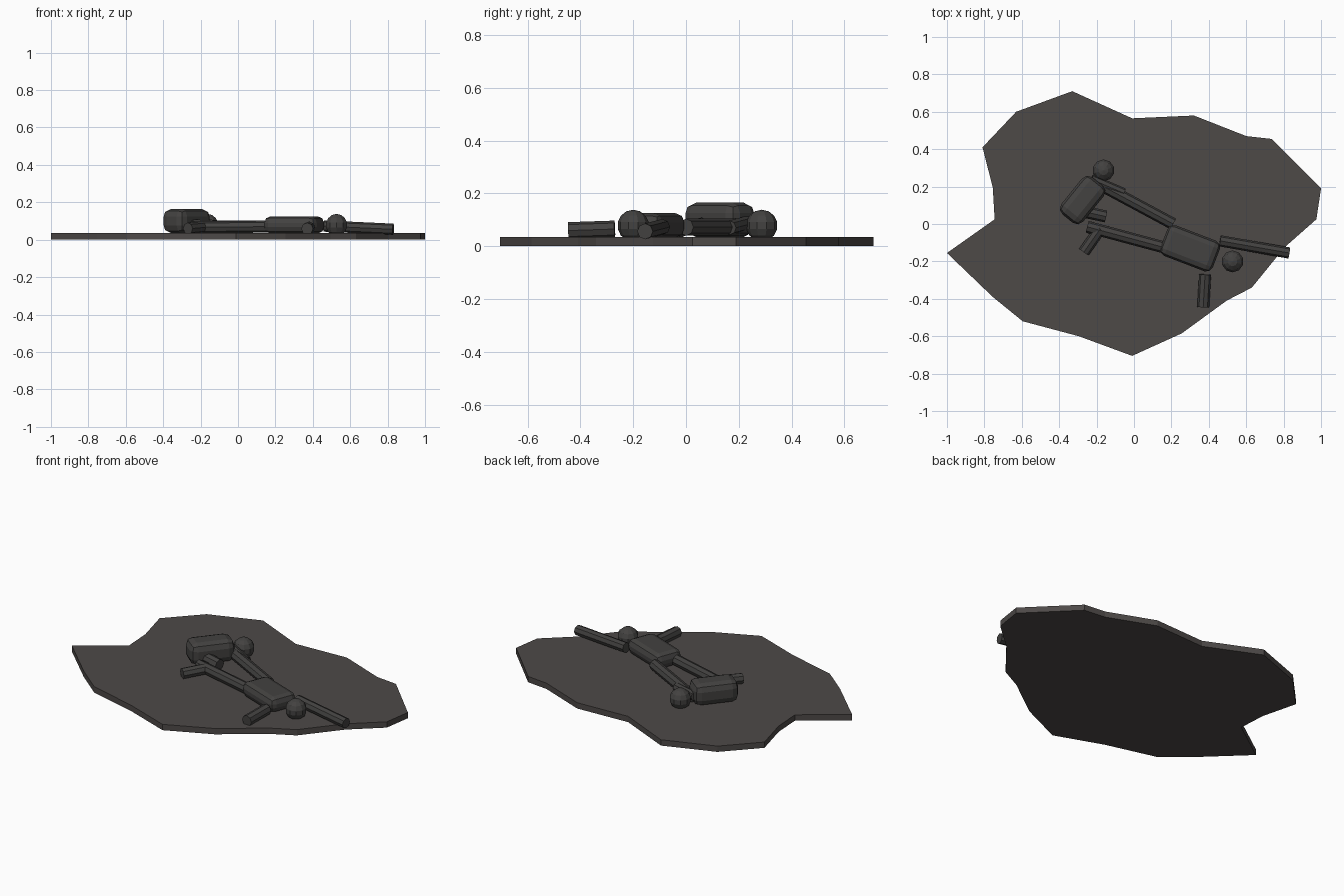
import bpy
import math
from mathutils import Vector

if "Cube" in bpy.data.objects:
    bpy.data.objects.remove(bpy.data.objects["Cube"], do_unlink=True)


def material(name, colour):
    m = bpy.data.materials.new(name)
    m.use_nodes = True
    m.diffuse_color = (*colour, 1)
    bsdf = m.node_tree.nodes["Principled BSDF"]
    bsdf.inputs["Base Color"].default_value = (*colour, 1)
    bsdf.inputs["Roughness"].default_value = 0.9
    return m


ground_grey = material("warm ash grey", (0.075, 0.067, 0.064))
body_grey = material("charcoal grey", (0.056, 0.054, 0.052))


def finish(name, mat):
    ob = bpy.context.object
    ob.name = name
    ob.data.materials.append(mat)
    return ob


def limb(name, a, b, r=0.032):
    """Eight-sided rod between two points."""
    a, b = Vector(a), Vector(b)
    d = b - a
    bpy.ops.mesh.primitive_cylinder_add(
        vertices=8, radius=r, depth=d.length, location=(a + b) / 2,
        rotation=d.to_track_quat('Z', 'Y').to_euler())
    return finish(name, body_grey)


def torso(name, centre, size, angle, bevel):
    """Box with chamfered edges, turned in plan."""
    bpy.ops.mesh.primitive_cube_add(size=1, location=centre,
                                    rotation=(0, 0, math.radians(angle)))
    ob = finish(name, body_grey)
    for v in ob.data.vertices:
        v.co = [c * s for c, s in zip(v.co, size)]
    mod = ob.modifiers.new("chamfer", 'BEVEL')
    mod.width = bevel
    mod.segments = 2


def head(name, centre):
    bpy.ops.mesh.primitive_uv_sphere_add(segments=10, ring_count=7,
                                         radius=0.06, location=centre)
    finish(name, body_grey)


# Ragged ground slab
outline = [(-.33, .71), (-.01, .565), (.32, .58), (.6, .47), (.735, .455),
           (1, .19), (.975, .025), (.805, -.125), (.63, -.34), (.495, -.41),
           (.255, -.585), (-.01, -.705), (-.295, -.6), (-.595, -.52),
           (-.755, -.39), (-1, -.155), (-.745, .025), (-.755, .195),
           (-.81, .41), (-.63, .6)]
n = len(outline)
mesh = bpy.data.meshes.new("ground_slab")
mesh.from_pydata([(x, y, z) for z in (0, .035) for x, y in outline], [],
                 [list(range(n)), list(range(2 * n - 1, n - 1, -1))]
                 + [[i, i + n, (i + 1) % n + n, (i + 1) % n] for i in range(n)])
mesh.flip_normals()
mesh.materials.append(ground_grey)
slab = bpy.data.objects.new("ground_slab", mesh)
bpy.context.collection.objects.link(slab)

# Stretched-out figure
torso("stretched_torso", (.3, -.13, .079), (.3, .175, .092), -21, .035)
head("stretched_head", (.527, -.2, .078))
limb("stretched_left_arm", (.46, -.09, .073), (.83, -.155, .056), .03)
limb("stretched_right_arm", (.38, -.27, .065), (.37, -.445, .059))
limb("stretched_left_leg", (.21, .0, .072), (-.2, .22, .072))
limb("stretched_right_leg", (.16, -.125, .07), (-.25, -.015, .066))

# Curled figure
torso("curled_torso", (-.275, .128, .1), (.255, .15, .13), 51, .04)
head("curled_head", (-.163, .287, .078))
limb("curled_arm", (-.23, .24, .09), (-.055, .165, .07), .027)
limb("curled_thigh", (-.31, .075, .08), (-.15, .04, .072))
limb("curled_shin", (-.18, -.025, .068), (-.268, -.15, .06), .031)
